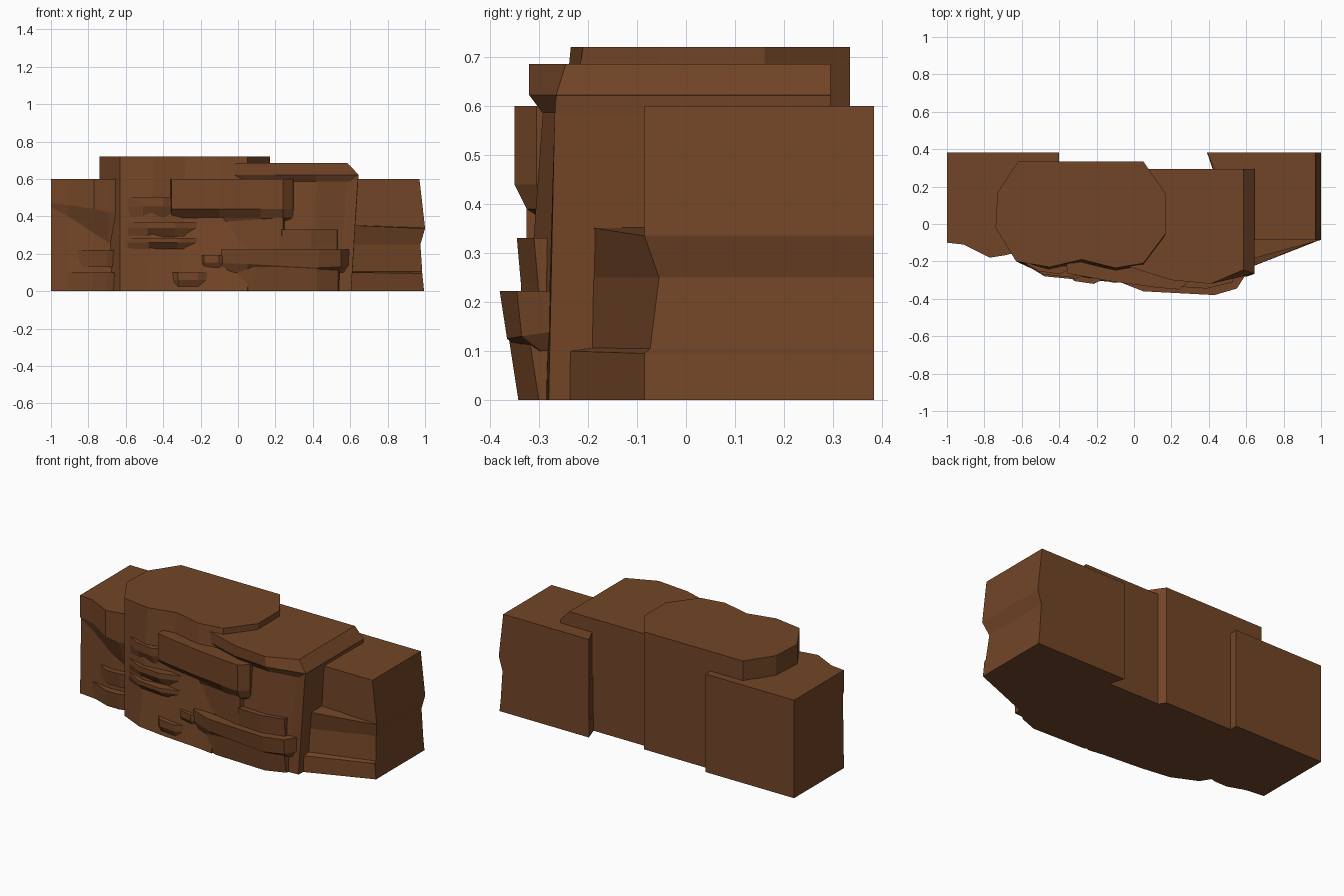
import bpy, bmesh

stone = bpy.data.materials.new("brown_stone")
stone.diffuse_color = (0.17, 0.06, 0.02, 1)


def loft(name, rings):
    """Closed solid skinned through rings of 3D points, bottom to top."""
    bm = bmesh.new()
    loops = [[bm.verts.new(p) for p in r] for r in rings]
    n = len(loops[0])
    for a, b in zip(loops, loops[1:]):
        for i in range(n):
            j = (i + 1) % n
            bm.faces.new((a[i], a[j], b[j], b[i]))
    bm.faces.new(loops[0][::-1])
    bm.faces.new(loops[-1])
    bmesh.ops.recalc_face_normals(bm, faces=bm.faces)
    me = bpy.data.meshes.new(name)
    bm.to_mesh(me)
    bm.free()
    me.materials.append(stone)
    ob = bpy.data.objects.new(name, me)
    bpy.context.collection.objects.link(ob)
    return ob


def rock(name, front, back, levels):
    """front: xy outline left to right; levels: (z, push back), number or per point."""
    n = len(front)
    rings = []
    for z, push in levels:
        zs = z if isinstance(z, (list, tuple)) else [z] * n
        ps = push if isinstance(push, (list, tuple)) else [push] * n
        ring = [(x, y + p, h) for (x, y), p, h in zip(front, ps, zs)]
        ring += [(front[-1][0], back, zs[-1]), (front[0][0], back, zs[0])]
        rings.append(ring)
    return loft(name, rings)


# Left block with a slanted overhang
rock("left_block", [(-1, -.10), (-.91, -.11), (-.77, -.18), (-.69, -.167), (-.66, -.16), (-.40, -.10)], .383,
     [(0, (0, 0, .05, .04, .02, 0)),
      ((.45, .40, .31, .26, .24, .24), (.01, .015, .06, .055, .04, 0)),
      ((.47, .46, .44, .42, .42, .42), 0),
      (.60, 0)])

# Right block with a pinched outer side and stepped front
loft("right_block", [
    [(.39, .383, z), (x, .383, z), (x, yr, z), (.60, yl, zl)]
    for z, x, yr, yl, zl in [
        (0, .995, -.085, -.24, 0), (.095, .985, -.085, -.24, .10),
        (.105, .985, -.073, -.195, .106), (.25, .975, -.055, -.195, .25),
        (.335, 1, -.085, -.195, .352), (.338, 1, -.085, -.085, .353),
        (.60, .97, -.085, -.085, .60)]])

# Tall left column: many-sided top, front bulging toward the foot
back_rim = [(.17, -.05), (.17, .16), (.05, .335), (-.62, .335), (-.73, .17), (-.74, -.02)]
top_front = [(-.63, -.20), (-.45, -.23), (-.28, -.19), (-.10, -.235), (.05, -.21)]
mid_front = [(-.63, -.20), (-.46, -.25), (-.29, -.23), (-.09, -.27), (.05, -.27)]
low_front = [(-.63, -.20), (-.48, -.27), (-.30, -.295), (-.05, -.315), (.05, -.33)]
loft("left_column", [[(x, y, z) for x, y in f + back_rim]
                     for z, f in [(0, low_front), (.36, mid_front), (.72, top_front)]])

# Right column with overhanging cap and bevelled right edge
right_front = [(-.04, -.225), (.20, -.30), (.41, -.32), (.59, -.265)]
right_wall = [(-.04, -.20), (.21, -.275), (.42, -.292), (.58, -.262)]
low_wall = [(-.04, -.30), (.20, -.33), (.40, -.335), (.54, -.285)]
loft("right_column", [
    [(x, y, z) for x, y in f] + [(xr, yr, zr), (xr2, .295, zr), (-.04, .295, z)]
    for z, f, xr, yr, zr, xr2 in [
        (0, low_wall, .605, -.28, 0, .645), (.585, right_wall, .64, -.268, .58, .645),
        (.622, right_front, .645, -.265, .62, .645)]])
loft("right_cap", [
    [(x, y, z) for x, y in f] + [(f[-1][0], .295, z), (-.04, .295, z)]
    for z, f in [(.585, right_wall[:3] + [(.62, -.26)]),
                 (.622, right_front[:3] + [(.645, -.265)]),
                 (.685, right_front[:3] + [(.585, -.245)])]])

# Big front ledges
rock("upper_ledge", [(-.36, -.225), (-.355, -.265), (-.10, -.31), (.12, -.34), (.24, -.35), (.295, -.305), (.30, -.22)],
     -.10, [(.37, .05), (.39, (.03, .05, .05, .03, .025, .01, 0)), (.44, 0), (.60, 0)])
rock("upper_ledge_root", [(-.10, -.26), (.22, -.325), (.24, -.325), (.26, -.27)], -.10,
     [(.22, 0), (.42, 0)])
rock("middle_ledge", [(.225, -.27), (.235, -.335), (.39, -.345), (.53, -.31), (.535, -.25)], -.10,
     [(.20, .01), (.24, .008), (.33, 0)])
rock("lower_ledge", [(-.09, -.305), (.05, -.36), (.43, -.38), (.55, -.345), (.598, -.27)], -.10,
     [(.10, (.02, .04, .045, .05, .02)), ((.15, .145, .125, .13, .14), (.005, .01, .015, .01, 0)),
      (.222, 0)])
rock("foot_ledge", [(.00, -.31), (.08, -.345), (.42, -.362), (.535, -.32), (.55, -.26)], -.10,
     [(0, (.01, .015, .02, .02, 0)), (.13, 0)])

# Thin shelves: left x, right x, front y, top z, height
shelves = [(-.60, -.29, -.268, .50, .12), (-.61, -.19, -.285, .37, .08),
           (-.61, -.17, -.295, .285, .06), (-.25, -.02, -.315, .19, .09),
           (-.41, -.11, -.32, .10, .10)]
for i, (x0, x1, y, z, h) in enumerate(shelves):
    w = x1 - x0
    rock(f"wall_shelf_{i + 1}", [(x0, -.20), (x0 + .3 * w, y + .015), (x0 + .65 * w, y), (x1, y + .05)], -.10,
         [(z - h, (0, .03, .035, .01)), (z - .4 * h, 0), (z, 0)])

# Shelves at the foot of the left block
for name, x0, y, z, h in [("left_shelf_high", -.89, -.155, .22, .09),
                          ("left_shelf_low", -.95, -.165, .10, .10)]:
    rock(name, [(x0, -.09), (-.78, y), (-.70, y), (-.64, y + .02)], 0,
         [(z - h, (0, .015, .015, .01)), (z, 0)])
